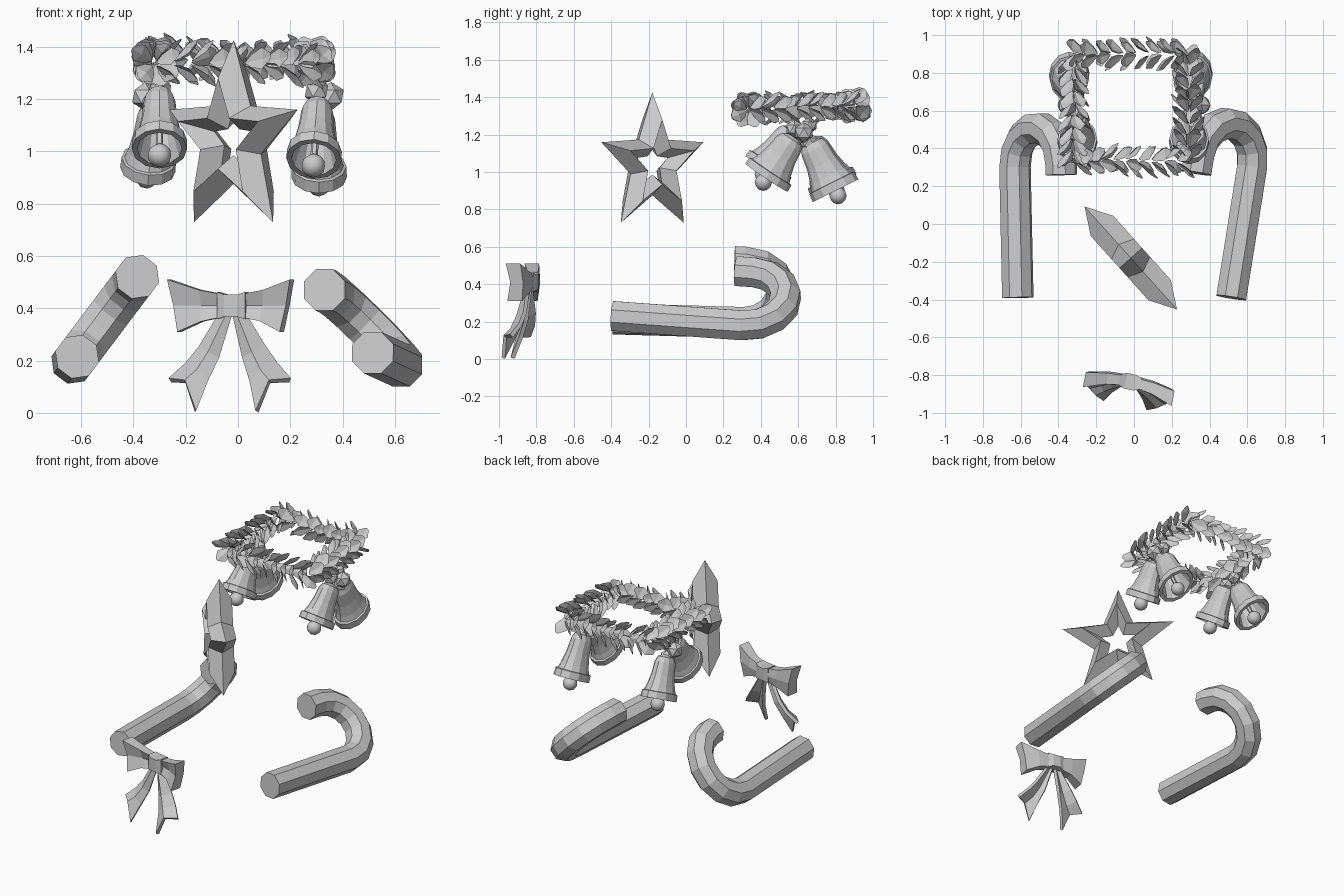
import bpy, bmesh, math, random
from mathutils import Vector as V, Matrix

if "Cube" in bpy.data.objects:
    bpy.data.objects.remove(bpy.data.objects["Cube"])
random.seed(4)


def finish(name, bm, smooth=False, recalc=True):
    if recalc:
        bmesh.ops.recalc_face_normals(bm, faces=bm.faces[:])
    me = bpy.data.meshes.new(name)
    bm.to_mesh(me)
    bm.free()
    for p in me.polygons:
        p.use_smooth = smooth
    ob = bpy.data.objects.new(name, me)
    bpy.context.collection.objects.link(ob)
    return ob


def loft(name, rings, loop=False):
    """Skin closed rings; cap the ends, or join last to first."""
    bm = bmesh.new()
    vs = [[bm.verts.new(p) for p in r] for r in rings]
    n = len(vs[0])
    for k in range(len(vs) if loop else len(vs) - 1):
        a, b = vs[k], vs[(k + 1) % len(vs)]
        for i in range(n):
            j = (i + 1) % n
            bm.faces.new((a[i], a[j], b[j], b[i]))
    if not loop:
        bm.faces.new(vs[0])
        bm.faces.new(vs[-1])
    return finish(name, bm)


def ball(name, c, r, smooth=True, sub=2):
    bm = bmesh.new()
    bmesh.ops.create_icosphere(bm, subdivisions=sub, radius=r, matrix=Matrix.Translation(c))
    return finish(name, bm, smooth)


# Candy canes: octagonal tube, straight shaft and half-circle hook
def cane(name, start, bend, end, r=0.086):
    S, B, E = V(start), V(bend), V(end)
    d = (B - S).normalized()
    w = (E - B) - d * (E - B).dot(d)
    R, wn = w.length / 2, w.normalized()
    C, n = B + w / 2, d.cross(wn).normalized()
    path = [(S, d)]
    for k in range(8):
        a = math.pi * k / 7
        path.append((C - wn * R * math.cos(a) + d * R * math.sin(a),
                     wn * math.sin(a) + d * math.cos(a)))
    path.append((E, -d))
    rings = []
    for p, t in path:
        s = n.cross(t)
        rings.append([p + n * r * math.cos(q) + s * r * math.sin(q)
                      for q in [math.pi * (i + 0.5) / 4 for i in range(8)]])
    loft(name, rings)


cane("cane_left", (-0.615, -0.39, 0.215), (-0.63, 0.30, 0.195), (-0.385, 0.26, 0.52))
cane("cane_right", (0.515, -0.39, 0.23), (0.625, 0.30, 0.18), (0.33, 0.27, 0.47))

# Hollow star: diamond section carried round a star outline
along, normal = V((0.668, -0.744, 0)), V((-0.744, -0.668, 0))
centre = V((-0.017, -0.18, 1.04))


def star_ring(tip, notch, h):
    out = []
    for i in range(10):
        a, r = math.pi * i / 5, (notch if i % 2 else tip)
        out.append(centre + along * r * math.sin(a) + V((0, 0, r * math.cos(a))) + normal * h)
    return out


loft("star", [star_ring(0.385, 0.165, 0), star_ring(0.24, 0.107, 0.08),
              star_ring(0.115, 0.055, 0), star_ring(0.24, 0.107, -0.08)], loop=True)

# Ribbon bow: two flared loops, two notched tails, a knot
bow = Matrix.Translation((-0.02, -0.835, 0.41)) @ Matrix.Rotation(math.radians(-12), 4, 'Z')
for s, side in ((-1, "left"), (1, "right")):
    rings = []
    for x, h, y0, y1, lean in ((0.03, 0.042, -0.025, 0.025, 0), (0.12, 0.06, -0.04, 0.02, 0.005),
                               (0.22, 0.1, -0.08, 0.0, 0.02)):
        sec = [(y0, h), (y0 + 0.02, 0), (y0, -h), (y1, -h), (y1 + 0.01, 0), (y1, h)]
        rings.append([bow @ V((s * (x + lean * z / h), y, z)) for y, z in sec])
    loft("bow_loop_" + side, rings)

    rows = [[(0.005, 0.0, -0.03), (0.02, -0.015, -0.03), (0.045, 0.0, -0.03)],
            [(0.05, -0.03, -0.2), (0.085, -0.045, -0.18), (0.125, 0.0, -0.16)],
            [(0.085, -0.065, -0.29), (0.125, -0.07, -0.25), (0.175, -0.015, -0.225)],
            [(0.12, -0.12, -0.405), (0.165, -0.1, -0.29), (0.235, -0.05, -0.285)]]
    bm = bmesh.new()
    vs = [[bm.verts.new(bow @ V((s * x, y, z))) for x, y, z in r] for r in rows]
    for a, b in zip(vs, vs[1:]):
        for i in (0, 1):
            bm.faces.new((a[i], a[i + 1], b[i + 1], b[i]))
    ob = finish("bow_tail_" + side, bm)
    sol = ob.modifiers.new("thickness", 'SOLIDIFY')
    sol.thickness, sol.offset = 0.022, 0

loft("bow_knot", [[bow @ V((x, y, z)) for y, z in ((-d, -h), (-d, h), (d, h), (d, -h))]
                  for x, h, d in ((-0.055, 0.052, 0.03), (-0.025, 0.042, 0.042),
                                  (0.025, 0.042, 0.042), (0.055, 0.052, 0.03))])


# Bells: hollow flared body with rim band, clapper rod and ball
def bell(name, top, rim):
    T, M = V(top), V(rim)
    a = (M - T).normalized()
    L = (M - T).length
    u = (V((1, 0, 0)) - a * a.x).normalized()
    v = a.cross(u)

    def ring(r, t, n=12, flat=0.78):
        return [T + a * t * L + u * r * flat * math.cos(q) + v * r * math.sin(q)
                for q in [2 * math.pi * i / n for i in range(n)]]

    prof = [(0.03, -0.04), (0.062, 0.02), (0.078, 0.14), (0.088, 0.45), (0.105, 0.7),
            (0.12, 0.83), (0.134, 0.84), (0.136, 1.0), (0.11, 1.0), (0.085, 0.7),
            (0.065, 0.2), (0.03, 0.1)]
    loft(name, [ring(r, t) for r, t in prof])
    loft(name + "_clapper_rod", [ring(0.014, t, 6, 1) for t in (0.1, 1.05)])
    ball(name + "_clapper", T + a * (L + 0.03), 0.046)


bell("bell_left_front", (-0.30, 0.57, 1.22), (-0.30, 0.43, 1.01))
bell("bell_left_back", (-0.32, 0.67, 1.17), (-0.345, 0.79, 0.93))
bell("bell_right_front", (0.305, 0.57, 1.18), (0.29, 0.43, 0.97))
bell("bell_right_back", (0.31, 0.67, 1.16), (0.31, 0.80, 0.90))

# Faceted berries tying each pair of bells to the garland
for s, side in ((-1, "left"), (1, "right")):
    for k, (x, y, z, r) in enumerate(((0.355, 0.63, 1.21, 0.055), (0.30, 0.58, 1.23, 0.05),
                                      (0.32, 0.66, 1.16, 0.05), (0.30, 0.66, 1.25, 0.045))):
        ball("berry_%s_%d" % (side, k), V((s * x, y, z)), r, False, 1)

# Garland: folded leaves spiralling round a square ring
corners = [V((-0.32, 0.335, 1.335)), V((0.29, 0.335, 1.335)),
           V((0.29, 0.90, 1.355)), V((-0.32, 0.90, 1.355))]
bm = bmesh.new()
for k in range(4):
    A, B = corners[k], corners[(k + 1) % 4]
    t = (B - A).normalized()
    side = t.cross(V((0, 0, 1))).normalized()
    up = side.cross(t)
    for i in range(9):
        base = A.lerp(B, (i + 0.1) / 9)
        for j in range(4):
            q = math.pi / 2 * j + 0.75 + random.uniform(-0.45, 0.45)
            rad = side * math.cos(q) + up * math.sin(q)
            d = (t * 0.75 + rad * random.uniform(0.6, 0.8)).normalized()
            w = t.cross(rad).normalized()
            n = d.cross(w)
            L, W = random.uniform(0.105, 0.135), random.uniform(0.036, 0.046)
            o = base + rad * 0.01
            b, tip = bm.verts.new(o), bm.verts.new(o + d * L)
            mid = bm.verts.new(o + d * L * 0.62 + n * 0.012)
            for s in (-1, 1):
                e1 = bm.verts.new(o + d * L * 0.25 + w * s * W * 0.6)
                e2 = bm.verts.new(o + d * L * 0.65 + w * s * W)
                e3 = bm.verts.new(o + d * L * 0.97 + w * s * W * 0.3)
                bm.faces.new((b, e1, e2, mid)[::s])
                bm.faces.new((mid, e2, e3, tip)[::s])
finish("garland_leaves", bm, recalc=False)
